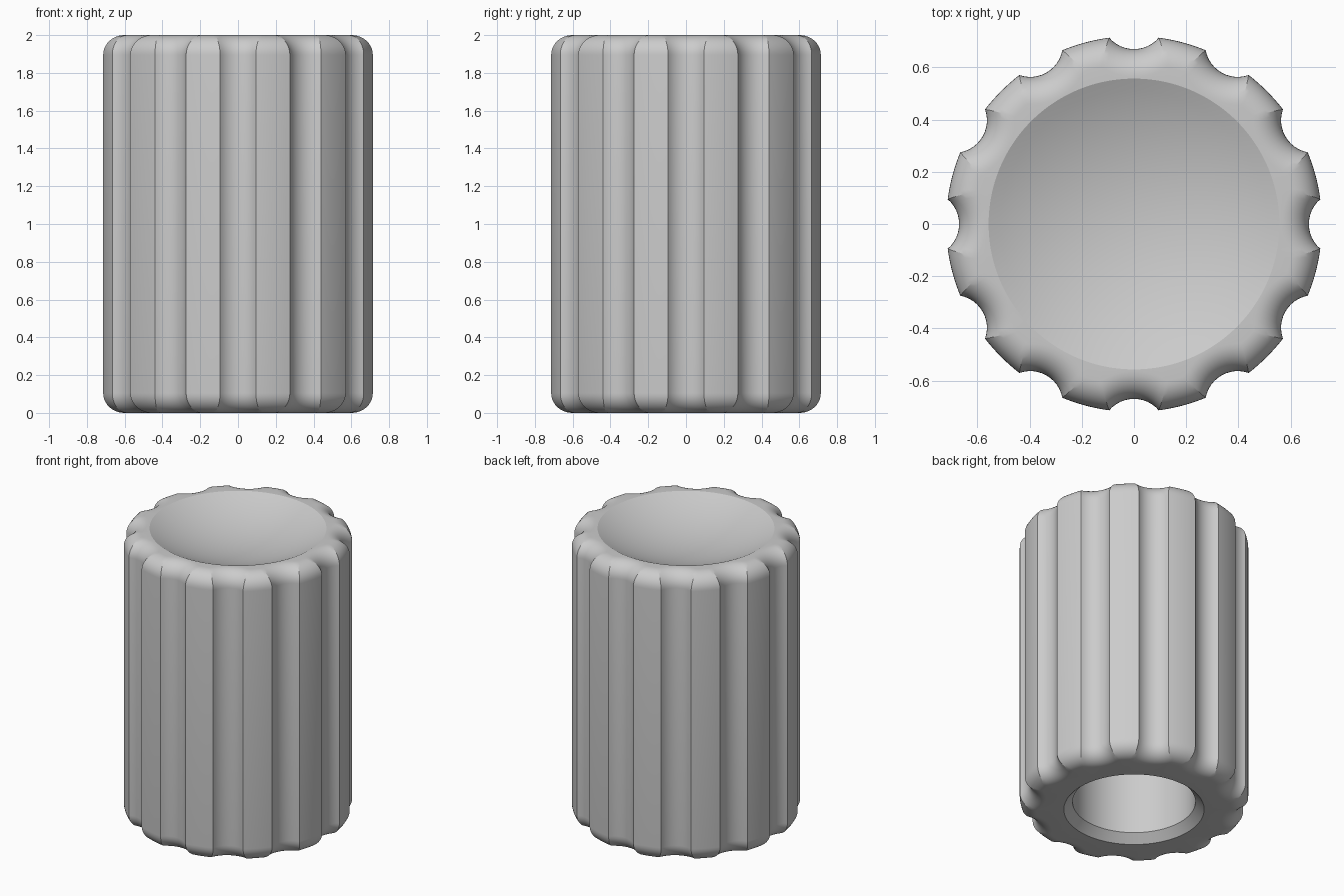
import bpy
import bmesh
from math import sin, cos, pi, acos, atan2, sqrt

if "Cube" in bpy.data.objects:
    bpy.data.objects.remove(bpy.data.objects["Cube"], do_unlink=True)

FLUTES = 12
RIDGE_R, FLUTE_C, FLUTE_R = 0.72, 0.795, 0.125   # ridge radius, flute centre and radius
HEIGHT, FILLET = 2.0, 0.105
HOLE_R, HOLE_TOP, CHAMFER = 0.387, 1.5, 0.055
DISH_R, DISH_DEPTH = 0.557, 0.13
FLUTE_STEPS, RIDGE_STEPS, ROUND_STEPS, DISH_STEPS = 12, 8, 10, 12


def fluted_outline(d):
    """Fluted cross-section moved inward by d."""
    r, f = RIDGE_R - d, FLUTE_R + d
    half = acos((r * r + FLUTE_C ** 2 - f * f) / (2 * r * FLUTE_C))
    sweep = atan2(r * sin(half), FLUTE_C - r * cos(half))
    points = []
    for k in range(FLUTES):
        base = 2 * pi * k / FLUTES
        for i in range(FLUTE_STEPS):
            a = sweep * (2 * i / FLUTE_STEPS - 1)
            x, y = FLUTE_C - f * cos(a), f * sin(a)
            points.append((x * cos(base) - y * sin(base), x * sin(base) + y * cos(base)))
        for i in range(RIDGE_STEPS):
            a = base + half + (2 * pi / FLUTES - 2 * half) * i / RIDGE_STEPS
            points.append((r * cos(a), r * sin(a)))
    return points


def circle(r):
    """Circle whose points line up with the fluted outline."""
    return [(r * x / sqrt(x * x + y * y), r * y / sqrt(x * x + y * y))
            for x, y in fluted_outline(FILLET)]


# Bore and its chamfered mouth
sections = [(circle(HOLE_R), HOLE_TOP), (circle(HOLE_R), CHAMFER),
            (circle(HOLE_R + CHAMFER), 0)]

# Rounded bottom edge, fluted wall, rounded top edge
rounding = []
for i in range(ROUND_STEPS + 1):
    t = pi / 2 * i / ROUND_STEPS
    rounding.append((fluted_outline(FILLET * (1 - sin(t))), FILLET * (1 - cos(t))))
sections += rounding
sections += [(points, HEIGHT - z) for points, z in reversed(rounding)]

# Spherical finger dish
sphere_r = (DISH_R ** 2 + DISH_DEPTH ** 2) / (2 * DISH_DEPTH)
for i in range(DISH_STEPS):
    r = DISH_R * (1 - i / DISH_STEPS)
    sections.append((circle(r), HEIGHT - DISH_DEPTH + sphere_r - sqrt(sphere_r ** 2 - r * r)))

# Bridge the sections into one closed body
bm = bmesh.new()
rings = [[bm.verts.new((x, y, z)) for x, y in points] for points, z in sections]
count = len(rings[0])
for low, high in zip(rings, rings[1:]):
    for i in range(count):
        j = (i + 1) % count
        bm.faces.new((low[i], low[j], high[j], high[i]))
for ring, z in ((rings[0], HOLE_TOP), (rings[-1], HEIGHT - DISH_DEPTH)):
    centre = bm.verts.new((0, 0, z))
    for i in range(count):
        bm.faces.new((ring[i], ring[(i + 1) % count], centre))
bmesh.ops.recalc_face_normals(bm, faces=bm.faces)
mesh = bpy.data.meshes.new("fluted_knob")
bm.to_mesh(mesh)
bm.free()

# Plain grey finish
grey = bpy.data.materials.new("grey")
grey.use_nodes = True
colour = (0.6, 0.6, 0.6, 1)
grey.diffuse_color = colour
grey.node_tree.nodes["Principled BSDF"].inputs["Base Color"].default_value = colour
mesh.materials.append(grey)

knob = bpy.data.objects.new("fluted_knob", mesh)
bpy.context.collection.objects.link(knob)
bpy.ops.object.select_all(action="DESELECT")
knob.select_set(True)
bpy.context.view_layer.objects.active = knob
bpy.ops.object.shade_smooth_by_angle(angle=pi / 9)
